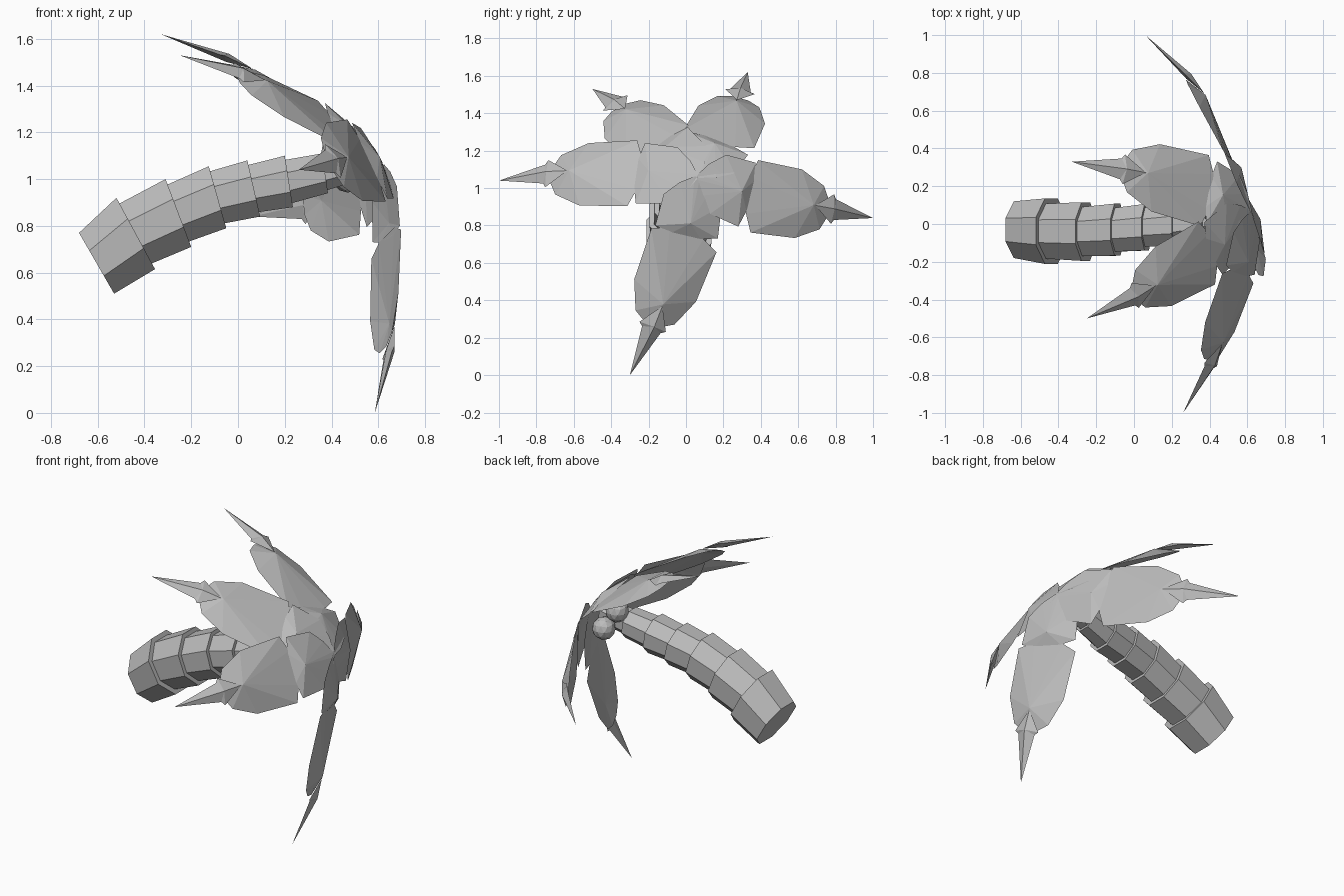
import bpy, bmesh, math
from mathutils import Vector

cube = bpy.data.objects.get("Cube")
if cube:
    bpy.data.objects.remove(cube, do_unlink=True)

grey = bpy.data.materials.new("plain_grey")
grey.use_nodes = True
grey.diffuse_color = (0.5, 0.5, 0.5, 1)
grey.node_tree.nodes["Principled BSDF"].inputs["Base Color"].default_value = (0.5, 0.5, 0.5, 1)


def finish(name, bm):
    bmesh.ops.recalc_face_normals(bm, faces=bm.faces)
    mesh = bpy.data.meshes.new(name)
    bm.to_mesh(mesh)
    bm.free()
    mesh.materials.append(grey)
    obj = bpy.data.objects.new(name, mesh)
    bpy.context.collection.objects.link(obj)
    return obj


# Trunk: flared octagonal segments; each ring is (top x, top z, bottom x, bottom z, centre y)
RINGS = [
    (-0.68, 0.77, -0.53, 0.51, -0.03),
    (-0.52, 0.92, -0.355, 0.615, -0.038),
    (-0.31, 1.00, -0.20, 0.71, -0.04),
    (-0.125, 1.055, -0.05, 0.79, -0.03),
    (0.04, 1.08, 0.095, 0.84, -0.017),
    (0.20, 1.10, 0.235, 0.88, -0.005),
    (0.36, 1.11, 0.385, 0.94, 0.015),
    (0.52, 1.13, 0.54, 1.00, 0.04),
]


def ring_points(ring, scale):
    xt, zt, xb, zb, y = ring
    centre = Vector(((xt + xb) / 2, y, (zt + zb) / 2))
    half = Vector((xt - xb, 0, zt - zb)) / 2
    radius = half.length / math.cos(math.pi / 8) * scale
    up = half.normalized()
    side = Vector((0, 1, 0))
    angles = [math.pi / 8 + i * math.pi / 4 for i in range(8)]
    return [centre + (up * math.cos(a) + side * math.sin(a)) * radius for a in angles]


for n in range(len(RINGS) - 1):
    bm = bmesh.new()
    low = [bm.verts.new(p) for p in ring_points(RINGS[n], 1.0 if n == 0 else 0.84)]
    high = [bm.verts.new(p) for p in ring_points(RINGS[n + 1], 1.0)]
    for i in range(8):
        j = (i + 1) % 8
        bm.faces.new((low[i], low[j], high[j], high[i]))
    bm.faces.new(low)
    bm.faces.new(high)
    finish(f"trunk_segment_{n + 1}", bm)

# Leaves: half outlines as (distance along, half width), from the inner to the outer end
BASE = [(0.0, 0.08), (0.15, 0.48), (0.40, 0.88), (0.95, 0.95), (1.02, 0.45)]
BLADE = [(-0.02, 0.50), (0.06, 0.97), (0.62, 0.92), (0.92, 0.58), (1.0, 0.22)]
TIP = [(0.0, 0.0), (0.30, 1.0), (0.34, 0.7), (1.0, 0.0)]
HUB = Vector((0.62, 0.06, 1.06))


def leaf_piece(name, start, end, facing, half, width, ridge_at, raise_top, raise_under):
    """Thin folded blade: an outline fanned to a raised point on both faces."""
    along = end - start
    side = facing.cross(along).normalized()
    normal = along.cross(side).normalized()
    outline = half + [(t, -s) for t, s in reversed(half) if s > 0]
    bm = bmesh.new()
    edge = [bm.verts.new(start + along * t + side * s * width) for t, s in outline]
    ridge = start + along * ridge_at
    top = bm.verts.new(ridge + normal * raise_top)
    under = bm.verts.new(ridge + normal * raise_under)
    for i, a in enumerate(edge):
        b = edge[(i + 1) % len(edge)]
        bm.faces.new((a, b, top))
        bm.faces.new((b, a, under))
    finish(name, bm)
    return normal


# Each leaf: inner joint, outer joint, tip, and the direction its upper face looks
CROWN = (0.9, 0, 0.42)
LEAVES = {
    "front": ((0.56, -0.26, 1.08), (0.39, -0.72, 1.07), (0.26, -1.0, 1.04), CROWN),
    "lower": ((0.635, 0.0, 0.75), (0.62, -0.18, 0.27), (0.585, -0.30, 0.0), (0.93, 0.30, -0.11)),
    "back": ((0.51, 0.34, 0.96), (0.28, 0.76, 0.89), (0.06, 1.0, 0.84), (0.87, 0.48, 0.05)),
    "upper_back": ((0.40, 0.17, 1.25), (-0.06, 0.29, 1.48), (-0.33, 0.33, 1.62), CROWN),
    "upper_front": ((0.41, -0.14, 1.23), (0.0, -0.36, 1.43), (-0.25, -0.50, 1.53), CROWN),
}
for name, joints in LEAVES.items():
    inner, outer, tip, facing = (Vector(p) for p in joints)
    leaf_piece(f"{name}_leaf_base", HUB, inner, facing, BASE, 0.19, 0.8, 0.04, 0.015)
    normal = leaf_piece(f"{name}_leaf_blade", inner, outer, facing, BLADE, 0.202, 0.76, 0.05, 0.025)
    # The tip starts on the ridge of the blade
    root = outer.lerp(inner, 0.22) + normal * 0.048
    leaf_piece(f"{name}_leaf_tip", root, tip, facing, TIP, 0.08, 0.28, 0.025, -0.012)

# Coconuts clustered under the crown
for n, spot in enumerate([(0.47, 0.14, 1.01), (0.42, 0.08, 1.11), (0.51, -0.07, 1.01)]):
    bm = bmesh.new()
    bmesh.ops.create_icosphere(bm, subdivisions=2, radius=0.068)
    bmesh.ops.translate(bm, verts=bm.verts, vec=spot)
    finish(f"coconut_{n + 1}", bm)
